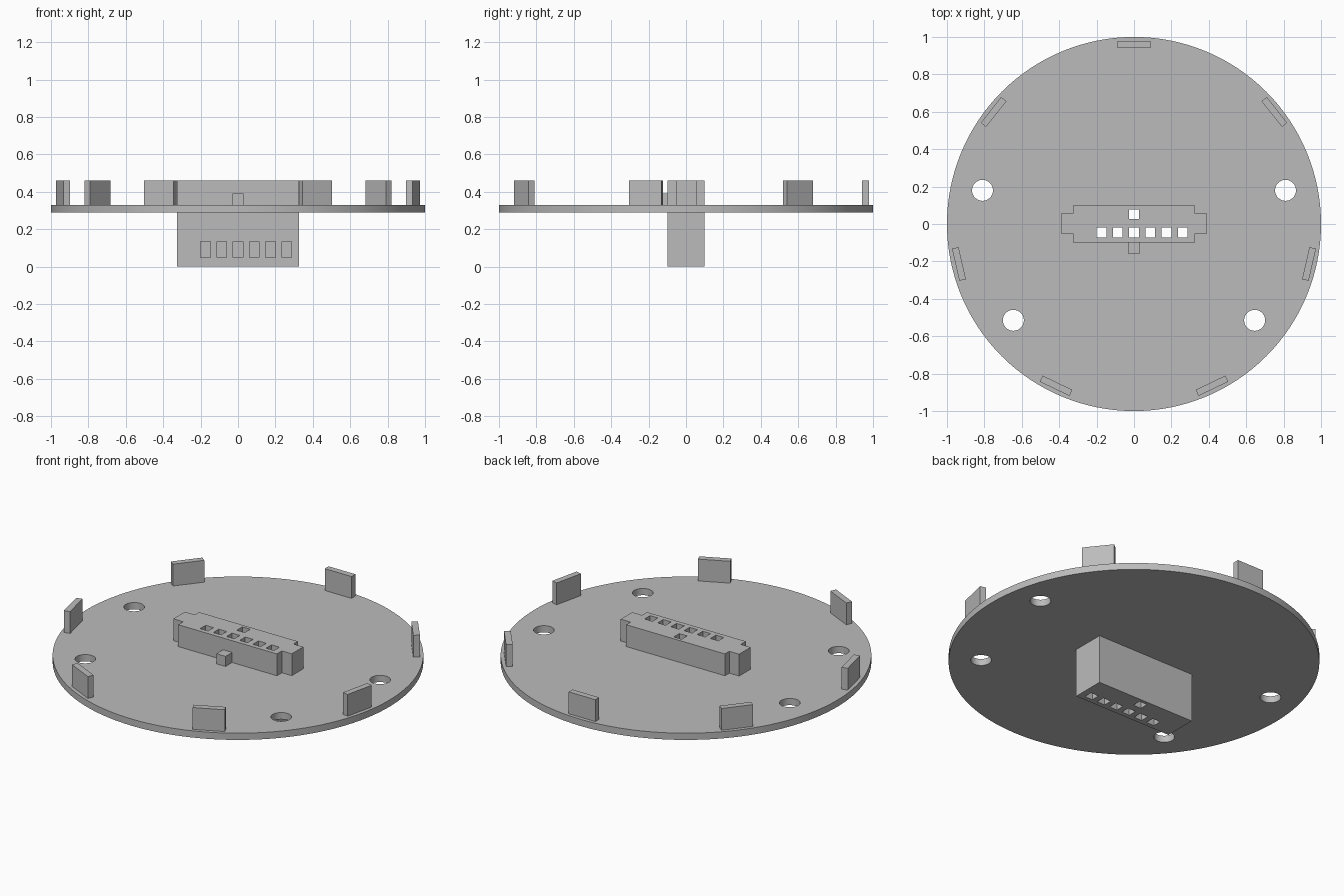
import bpy
import bmesh
from math import pi, sin, cos
from mathutils import Matrix, Vector

cube = bpy.data.objects.get("Cube")
if cube:
    bpy.data.objects.remove(cube, do_unlink=True)

grey = bpy.data.materials.new("plain grey plastic")
grey.use_nodes = True
colour = (0.5, 0.5, 0.5, 1)
grey.diffuse_color = colour
grey.node_tree.nodes["Principled BSDF"].inputs["Base Color"].default_value = colour


def finish(name, bm):
    mesh = bpy.data.meshes.new(name)
    bm.to_mesh(mesh)
    bm.free()
    mesh.materials.append(grey)
    obj = bpy.data.objects.new(name, mesh)
    bpy.context.collection.objects.link(obj)
    return obj


def add_box(bm, low, high):
    low, high = Vector(low), Vector(high)
    matrix = Matrix.Translation((low + high) / 2) @ Matrix.Diagonal((high - low).to_4d())
    bmesh.ops.create_cube(bm, size=1, matrix=matrix)


def boxes(name, *spans):
    bm = bmesh.new()
    for low, high in spans:
        add_box(bm, low, high)
    return finish(name, bm)


def discs(name, centres, radius, z0, z1, sides):
    bm = bmesh.new()
    for x, y in centres:
        bmesh.ops.create_cone(bm, cap_ends=True, segments=sides, radius1=radius,
                              radius2=radius, depth=z1 - z0,
                              matrix=Matrix.Translation((x, y, (z0 + z1) / 2)))
    return finish(name, bm)


def combine(obj, tool, operation):
    """Apply a boolean and discard the helper."""
    tool.hide_render = True
    mod = obj.modifiers.new("boolean", 'BOOLEAN')
    mod.operation = operation
    mod.solver = 'EXACT'
    mod.object = tool
    bpy.context.view_layer.objects.active = obj
    bpy.ops.object.modifier_apply(modifier=mod.name)
    bpy.data.objects.remove(tool, do_unlink=True)


BOTTOM, TOP, CROWN = 0.29, 0.33, 0.46
BODY_X, BODY_Y = 0.325, 0.098

# Round plate with four mounting holes and an opening for the connector
plate = discs("round_plate", [(0, 0)], 1, BOTTOM, TOP, 128)
mounts = [(s * x, y) for s in (-1, 1) for x, y in ((0.81, 0.18), (0.645, -0.515))]
combine(plate, discs("mount_cutter", mounts, 0.056, 0.2, 0.4, 48), 'DIFFERENCE')
combine(plate, boxes("opening_cutter", ((-BODY_X, -BODY_Y, 0.2), (BODY_X, BODY_Y, 0.4))),
        'DIFFERENCE')

# Connector housing with end wings and a front key
housing = boxes("connector_housing", ((-BODY_X, -BODY_Y, 0), (BODY_X, BODY_Y, CROWN)))
combine(housing, boxes("wings", ((-0.39, -0.051, TOP), (0.39, 0.057, CROWN))), 'UNION')
combine(housing, boxes("key", ((-0.03, -0.16, TOP), (0.03, 0, 0.39))), 'UNION')

# Six pin holes in a row plus one behind, and a front slot into each of the row
HALF = 0.026
row = [i * 0.0868 for i in range(-2, 4)]
pins = [((x - HALF, y - HALF, -0.1), (x + HALF, y + HALF, 0.6))
        for x, y in [(x, -0.045) for x in row] + [(0, 0.052)]]
combine(housing, boxes("pin_cutter", *pins), 'DIFFERENCE')
slots = [((x - HALF, -0.2, 0.048), (x + HALF, -0.045, 0.134)) for x in row]
combine(housing, boxes("slot_cutter", *slots), 'DIFFERENCE')

# Seven upright clips around the rim
for i in range(7):
    clip = boxes(f"rim_clip_{i + 1}", ((-0.088, -0.018, TOP), (0.088, 0.018, CROWN)))
    angle = 2 * pi * i / 7
    clip.location = (-0.96 * sin(angle), 0.96 * cos(angle), 0)
    clip.rotation_euler.z = angle

# Smooth round walls, crisp edges
bpy.ops.object.select_all(action='DESELECT')
plate.select_set(True)
bpy.context.view_layer.objects.active = plate
bpy.ops.object.shade_smooth_by_angle(angle=pi / 6)
